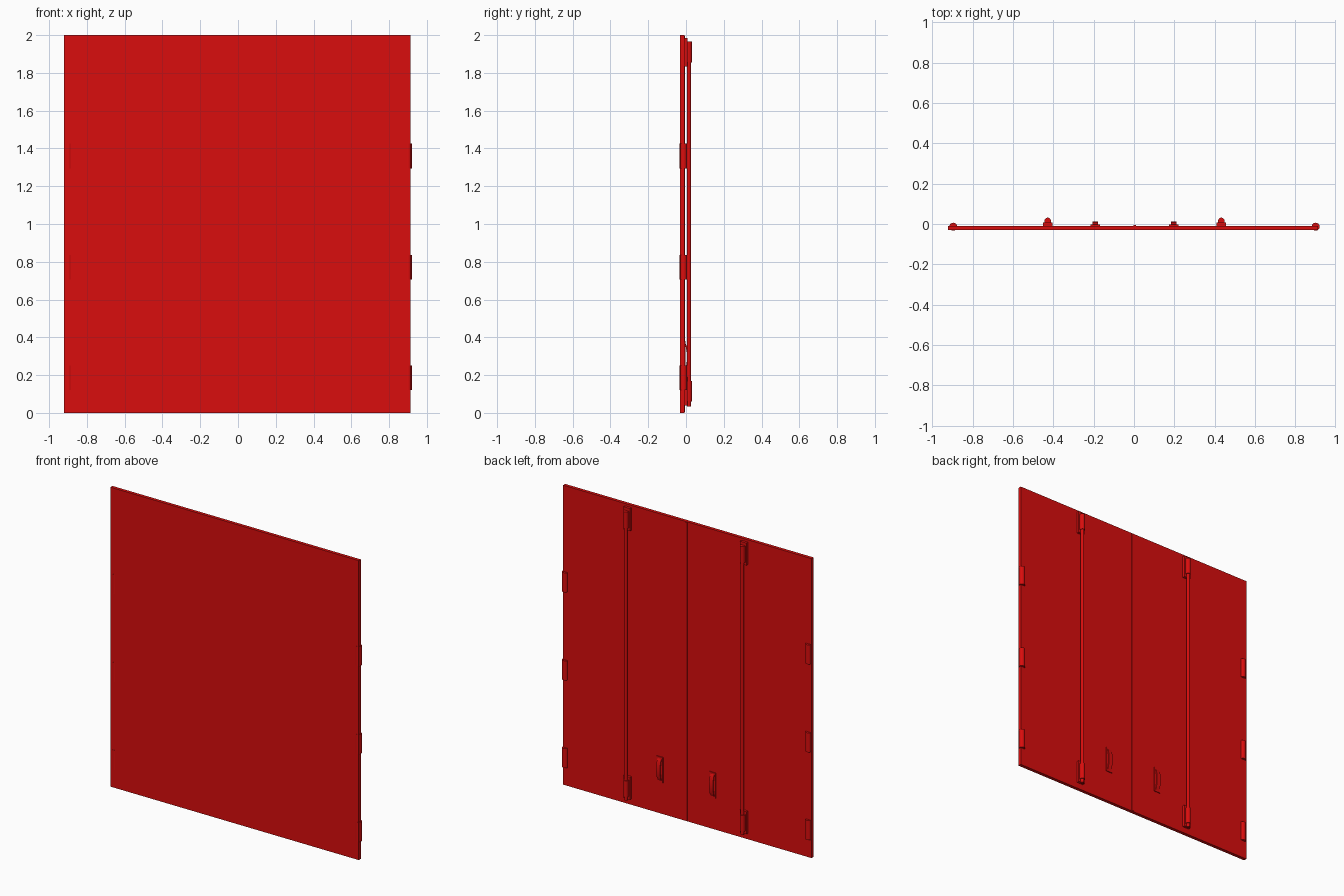
import bpy, bmesh, math

old = bpy.data.objects.get("Cube")
if old:
    bpy.data.objects.remove(old, do_unlink=True)

red = bpy.data.materials.new("red paint")
red.use_nodes = True
colour = (0.7, 0.004, 0.004, 1)
red.diffuse_color = colour
red.node_tree.nodes["Principled BSDF"].inputs["Base Color"].default_value = colour


def extrude(name, points, to_3d, depth, smooth=False):
    """Prism from a 2D outline placed by to_3d and pushed along depth."""
    bm = bmesh.new()
    face = bm.faces.new([bm.verts.new(to_3d(a, b)) for a, b in points])
    grown = bmesh.ops.extrude_face_region(bm, geom=[face])["geom"]
    bmesh.ops.translate(bm, vec=depth, verts=[v for v in grown if isinstance(v, bmesh.types.BMVert)])
    bmesh.ops.recalc_face_normals(bm, faces=bm.faces)
    mesh = bpy.data.meshes.new(name)
    bm.to_mesh(mesh)
    bm.free()
    mesh.materials.append(red)
    obj = bpy.data.objects.new(name, mesh)
    bpy.context.collection.objects.link(obj)
    if smooth:
        bpy.ops.object.select_all(action='DESELECT')
        obj.select_set(True)
        bpy.context.view_layer.objects.active = obj
        bpy.ops.object.shade_smooth_by_angle(angle=math.radians(40))
    return obj


def upright(name, points, z0, z1, smooth=False):
    return extrude(name, points, lambda x, y: (x, y, z0), (0, 0, z1 - z0), smooth)


def box(name, x0, x1, y0, y1, z0, z1):
    return upright(name, [(x0, y0), (x1, y0), (x1, y1), (x0, y1)], z0, z1)


def circle(x, y, r, n=16):
    return [(x + r * math.cos(2 * math.pi * i / n), y + r * math.sin(2 * math.pi * i / n))
            for i in range(n)]


BACK = -0.009  # rear face of the doors

# Door leaves and the strip over their seam
box("door_panel", -0.922, 0.914, -0.031, BACK, 0, 2)
box("seam_strip", -0.003, 0.011, BACK - 0.002, -0.006, 0.004, 1.996)

# Hinge barrels down both edges
for side, x in (("right", -0.897), ("left", 0.901)):
    for i, z in enumerate((0.186, 0.772, 1.36)):
        upright(f"{side}_hinge_{i + 1}", circle(x, -0.0135, 0.02), z - 0.065, z + 0.065, True)

for side, x in (("right", -0.428), ("left", 0.433)):
    # Locking rod
    upright(f"{side}_locking_rod", circle(x, 0.0155, 0.011), 0.035, 1.965, True)
    # Plate and rounded keeper at each end of the rod
    for end, p0, p1, k0, k1 in (("lower", 0.04, 0.19, 0.06, 0.17), ("upper", 1.835, 1.985, 1.855, 1.965)):
        box(f"{side}_{end}_keeper_plate", x - 0.024, x + 0.024, BACK - 0.002, 0.008, p0, p1)
        arch = [(x + 0.016 * math.cos(math.pi * i / 10), 0.0155 + 0.016 * math.sin(math.pi * i / 10))
                for i in range(11)]
        upright(f"{side}_{end}_keeper", [(x - 0.016, 0.006)] + [(x + 0.016, 0.006)] + arch, k0, k1, True)

# Bowed pull handles on backing plates
for side, x in (("right", -0.193), ("left", 0.198)):
    box(f"{side}_handle_plate", x - 0.024, x + 0.024, BACK - 0.002, -0.003, 0.21, 0.38)
    steps = [i / 12 for i in range(13)]
    outer = [(-0.004 + 0.016 * math.sin(math.pi * t) ** 0.6, 0.22 + 0.15 * t) for t in steps]
    inner = [(-0.004 + 0.01 * math.sin(math.pi * t), 0.23 + 0.13 * t) for t in reversed(steps)]
    extrude(f"{side}_handle_grip", outer + inner,
            lambda y, z: (x - 0.014, y, z), (0.028, 0, 0), True)
